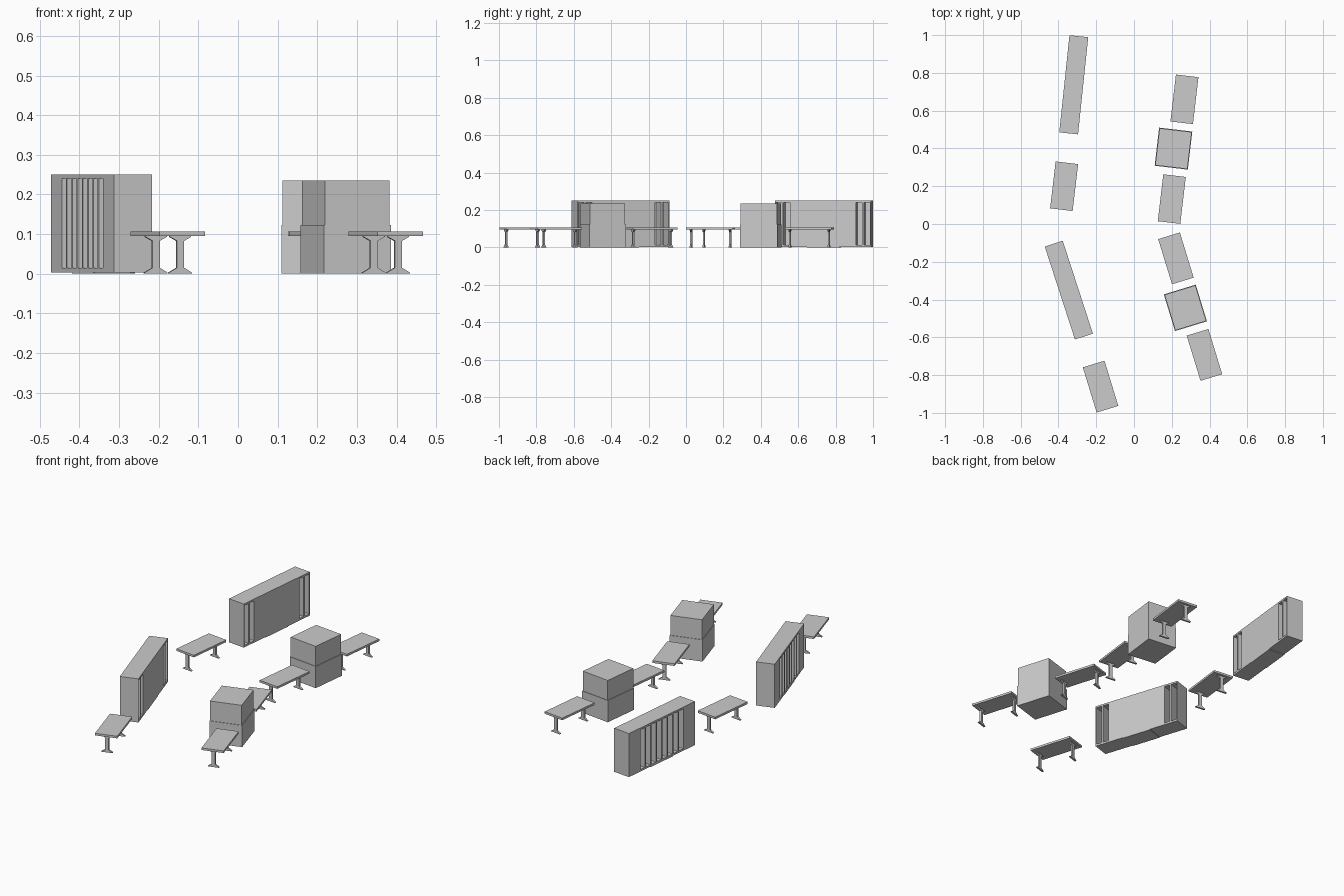
import bpy, bmesh, math
from mathutils import Matrix

if "Cube" in bpy.data.objects:
    bpy.data.objects.remove(bpy.data.objects["Cube"])


def finish(bm, name, place):
    # place = (x, y, angle in degrees)
    bmesh.ops.recalc_face_normals(bm, faces=bm.faces)
    me = bpy.data.meshes.new(name)
    bm.to_mesh(me)
    bm.free()
    ob = bpy.data.objects.new(name, me)
    ob.location = (place[0], place[1], 0)
    ob.rotation_euler.z = math.radians(place[2])
    bpy.context.collection.objects.link(ob)
    return ob


def box(bm, x0, x1, y0, y1, z0, z1):
    m = Matrix.Translation(((x0 + x1) / 2, (y0 + y1) / 2, (z0 + z1) / 2))
    m = m @ Matrix.Diagonal((x1 - x0, y1 - y0, z1 - z0, 1))
    bmesh.ops.create_cube(bm, size=1, matrix=m)


# Table: thin top on two I-shaped legs
LEG = [(.03, 0), (.03, .003), (.0095, .015), (.0095, .083), (.028, .093), (.028, .095)]


def table(name, place):
    bm = bmesh.new()
    box(bm, -.06, .06, -.125, .125, .095, .107)
    finish(bm, name + "_top", place)
    bm = bmesh.new()
    outline = LEG + [(-x, z) for x, z in reversed(LEG)]
    for y in (-.105, .105):
        f = bm.faces.new([bm.verts.new((x, y - .005, z)) for x, z in outline])
        r = bmesh.ops.extrude_face_region(bm, geom=[f])
        vs = [v for v in r["geom"] if isinstance(v, bmesh.types.BMVert)]
        bmesh.ops.translate(bm, vec=(0, .01, 0), verts=vs)
    finish(bm, name + "_legs", place)


# Storage block: two stacked boxes, the lower slightly larger
def block(name, place):
    bm = bmesh.new()
    box(bm, -.0885, .0885, -.1015, .1015, 0, .123)
    finish(bm, name + "_lower", place)
    bm = bmesh.new()
    box(bm, -.0855, .0855, -.0985, .0985, .123, .235)
    finish(bm, name + "_upper", place)


# Cabinet module with tall slots, open towards side (+1 or -1 in x)
def module(name, place, y0, y1, side, slots, z0):
    bm = bmesh.new()
    w, t, back = .05, .005, .012
    box(bm, -w, w, y0, y1, .24, .25)
    box(bm, -w, w, y0, y1, z0, .014)
    xs = sorted((-side * w, -side * (w - back)))
    box(bm, xs[0], xs[1], y0, y1, .014, .24)
    xs = sorted((-side * (w - back), side * w))
    pitch = (y1 - y0) / slots
    for i in range(slots + 1):
        c = y0 + i * pitch
        box(bm, xs[0], xs[1], max(y0, c - t), min(y1, c + t), .014, .24)
    finish(bm, name, place)


def cabinet(name, place):
    s = .517 / 6
    for i, (a, b, side, slots) in enumerate([(-3, -2, 1, 2), (-2, -1, -1, 2), (-1, 1, -1, 4),
                                             (1, 2, -1, 2), (2, 3, 1, 2)]):
        module(f"{name}_module_{i + 1}", place, a * s, b * s, side, slots, 0 if i == 2 else .003)


# Back group and front group
cabinet("back_cabinet", (-.319, .737, -6))
cabinet("front_cabinet", (-.345, -.35, 18))
block("back_block", (.209, .399, -6.7))
block("front_block", (.272, -.444, 17))
for i, p in enumerate([(.267, .66, -6.7), (.2, .132, -6.7), (-.37, .2, -6.7),
                       (.222, -.182, 17), (.373, -.693, 17), (-.177, -.861, 17)]):
    table(f"table_{i + 1}", p)
